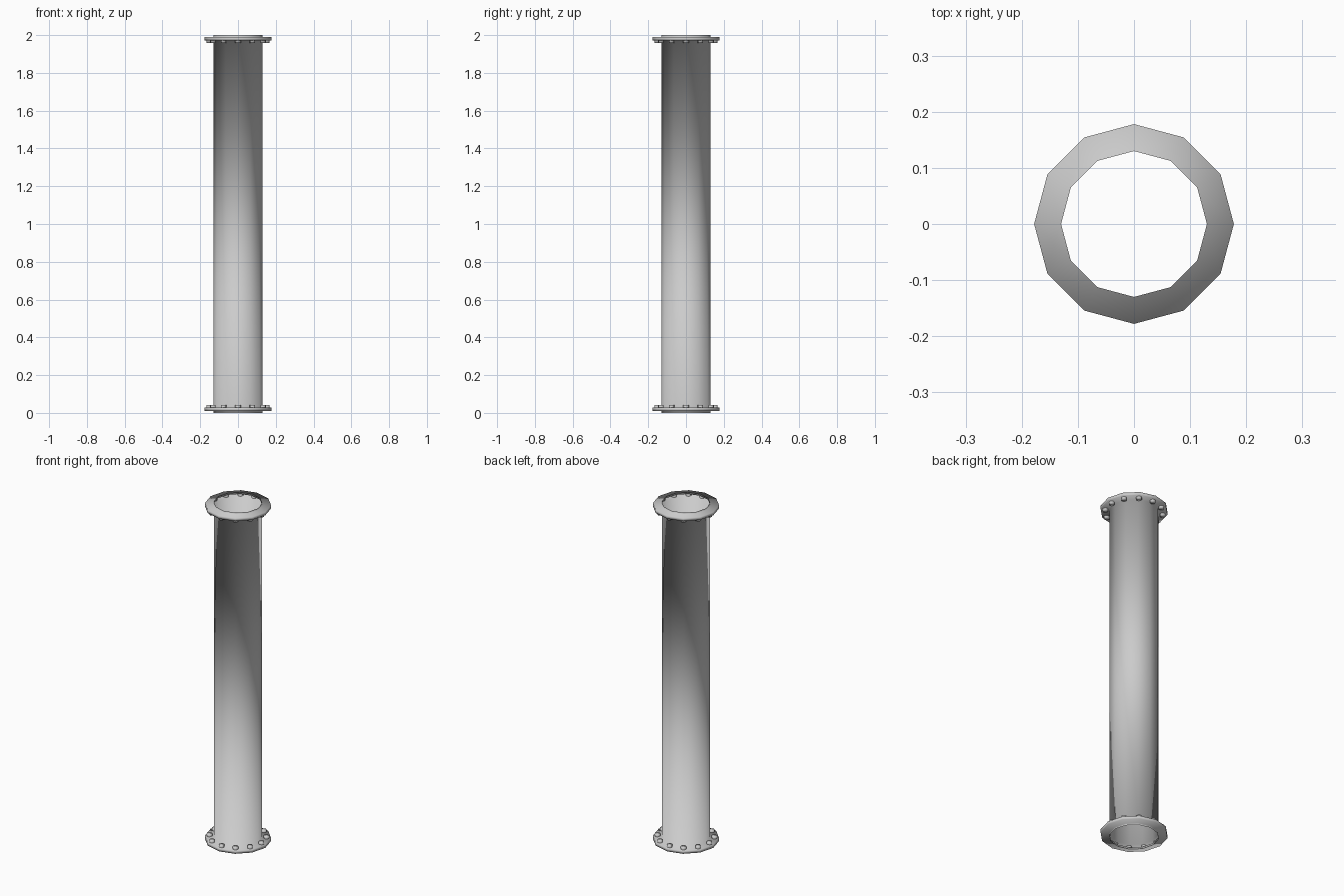
import bpy, bmesh, math
from mathutils import Matrix

SIDES = 12
PIPE_R, FLANGE_R, BOLT_RING = 0.13, 0.178, 0.153
LIP, PLATE, BOLT_TOP = 0.01, 0.028, 0.041
HEIGHT = 2.0

cube = bpy.data.objects.get("Cube")
if cube:
    bpy.data.objects.remove(cube, do_unlink=True)

steel = bpy.data.materials.new("grey_steel")
steel.use_nodes = True
steel.diffuse_color = (0.6, 0.6, 0.6, 1)
steel.node_tree.nodes["Principled BSDF"].inputs["Base Color"].default_value = (0.6, 0.6, 0.6, 1)


def finish(name, bm):
    """Turn a bmesh into a smooth steel object."""
    mesh = bpy.data.meshes.new(name)
    for face in bm.faces:
        face.smooth = True
    bm.to_mesh(mesh)
    bm.free()
    mesh.materials.append(steel)
    obj = bpy.data.objects.new(name, mesh)
    bpy.context.collection.objects.link(obj)
    return obj


# Open pipe whose hollow flanges bulge out of the same thin shell
lower = [(PIPE_R, 0), (PIPE_R, LIP), (FLANGE_R, LIP), (FLANGE_R, PLATE), (PIPE_R, PLATE)]
profile = lower + [(r, HEIGHT - z) for r, z in reversed(lower)]
bm = bmesh.new()
rings = []
for r, z in profile:
    angles = [math.tau * i / SIDES for i in range(SIDES)]
    rings.append([bm.verts.new((r * math.cos(a), r * math.sin(a), z)) for a in angles])
for low, high in zip(rings, rings[1:]):
    for i in range(SIDES):
        j = (i + 1) % SIDES
        bm.faces.new((low[i], low[j], high[j], high[i]))
finish("pipe_with_flanges", bm)

# Ring of bolts through the inward side of each flange
bolt_base = LIP + 0.006
bolt_mid = (bolt_base + BOLT_TOP) / 2
for name, z in (("bottom_bolts", bolt_mid), ("top_bolts", HEIGHT - bolt_mid)):
    bm = bmesh.new()
    for i in range(SIDES):
        place = Matrix.Rotation(math.tau * i / SIDES, 4, "Z") @ Matrix.Translation((BOLT_RING, 0, z))
        bmesh.ops.create_cone(bm, cap_ends=True, segments=8, radius1=0.015, radius2=0.015,
                              depth=BOLT_TOP - bolt_base, matrix=place)
    finish(name, bm)
